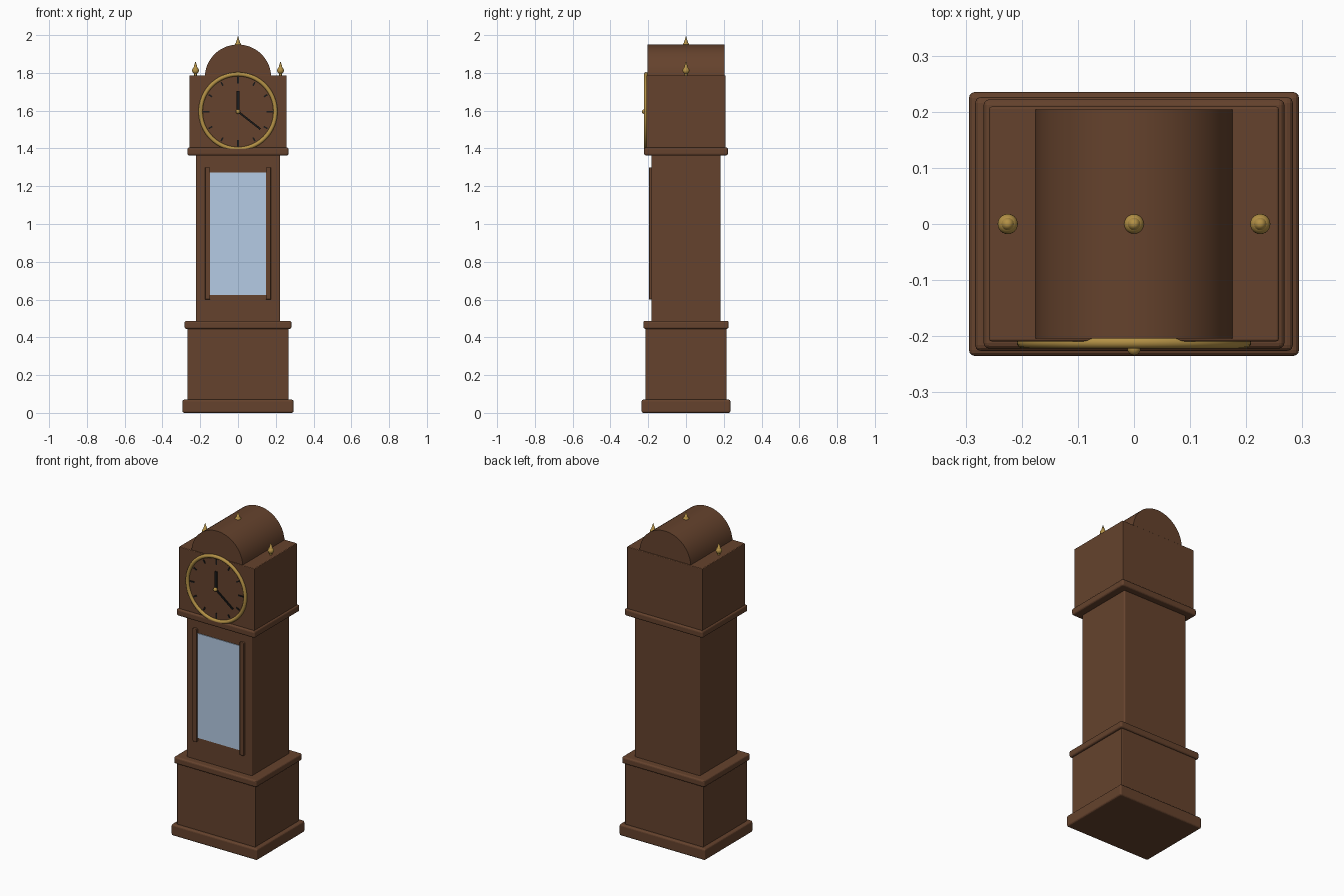
import bpy
from math import pi, sin, cos, radians

if "Cube" in bpy.data.objects:
    bpy.data.objects.remove(bpy.data.objects["Cube"])


def material(name, color):
    m = bpy.data.materials.new(name)
    m.diffuse_color = color
    m.use_nodes = True
    m.node_tree.nodes["Principled BSDF"].inputs["Base Color"].default_value = m.diffuse_color
    return m


WOOD = material("wood", (0.13, 0.055, 0.026, 1))
BRASS = material("brass", (0.45, 0.28, 0.06, 1))
BLACK = material("black", (0.01, 0.01, 0.01, 1))
GLASS = material("glass", (0.46, 0.6, 0.78, 1))


def finish(name, mat, smooth=False):
    o = bpy.context.object
    o.name = name
    o.data.materials.append(mat)
    if smooth:
        bpy.ops.object.shade_smooth_by_angle(angle=radians(35))
    return o


def box(name, x, y, z, mat=WOOD, bevel=0.0, turn=0.0):
    """Box from (min, max) pairs; turn rotates it about the y axis."""
    spans = (x, y, z)
    bpy.ops.mesh.primitive_cube_add(size=1, location=[(a + b) / 2 for a, b in spans])
    o = bpy.context.object
    o.scale = [b - a for a, b in spans]
    bpy.ops.object.transform_apply(location=False, rotation=False, scale=True)
    if bevel:
        m = o.modifiers.new("bevel", 'BEVEL')
        m.width, m.segments = bevel, 3
    o.rotation_euler.y = turn
    return finish(name, mat)


# Case: stacked, softly bevelled boxes (half width, half depth, bottom, top, bevel)
for name, hx, hy, z0, z1, bev in (
        ("plinth", 0.294, 0.235, 0.0, 0.07, 0.01),
        ("base", 0.268, 0.215, 0.065, 0.45, 0.005),
        ("base_moulding", 0.283, 0.226, 0.445, 0.487, 0.01),
        ("trunk", 0.223, 0.183, 0.48, 1.365, 0.006),
        ("hood_moulding", 0.268, 0.222, 1.363, 1.405, 0.01),
        ("hood", 0.258, 0.209, 1.4, 1.787, 0.004)):
    box(name, (-hx, hx), (-hy, hy), (z0, z1), bevel=bev)

# Arched top
bpy.ops.mesh.primitive_cylinder_add(vertices=64, radius=0.176, depth=0.408,
                                    location=(0, 0, 1.774), rotation=(pi / 2, 0, 0))
finish("arched_top", WOOD, True)

# Door glass and stiles
box("door_glass", (-0.148, 0.148), (-0.187, -0.175), (0.625, 1.272), GLASS)
for side, x in (("left", -0.161), ("right", 0.161)):
    box(side + "_door_stile", (x - 0.014, x + 0.014), (-0.196, -0.17), (0.6, 1.3), bevel=0.004)

# Dial: brass bezel, hour marks, hands and cap
DIAL_Z = 1.595
bpy.ops.mesh.primitive_torus_add(location=(0, -0.211, DIAL_Z), rotation=(pi / 2, 0, 0),
                                 major_radius=0.198, minor_radius=0.011,
                                 major_segments=64, minor_segments=16)
finish("dial_bezel", BRASS, True)


def radial(name, inner, outer, width, y, angle):
    """Black bar on the dial, pointing outward at a clockwise angle from twelve."""
    r, h, w = (inner + outer) / 2, (outer - inner) / 2, width / 2
    cx, cz = r * sin(angle), DIAL_Z + r * cos(angle)
    box(name, (cx - w, cx + w), y, (cz - h, cz + h), BLACK, turn=angle)


for i in range(12):
    major = i % 3 == 0
    radial(f"hour_mark_{i or 12}", 0.15 if major else 0.158, 0.184 if major else 0.18,
           0.008, (-0.213, -0.205), i * pi / 6)
radial("hour_hand", 0.0, 0.108, 0.016, (-0.217, -0.211), 0)
radial("minute_hand", 0.0, 0.15, 0.01, (-0.221, -0.215), radians(128))
bpy.ops.mesh.primitive_uv_sphere_add(segments=24, ring_count=12, radius=0.012,
                                     location=(0, -0.222, DIAL_Z))
finish("hand_cap", BRASS, True)

# Finials: ball with a pointed spire
for name, x, z in (("left", -0.225, 1.812), ("centre", 0, 1.945), ("right", 0.225, 1.812)):
    bpy.ops.mesh.primitive_uv_sphere_add(segments=24, ring_count=12, radius=0.018,
                                         location=(x, 0, z))
    finish(name + "_finial_ball", BRASS, True)
    bpy.ops.mesh.primitive_cone_add(vertices=16, radius1=0.012, radius2=0, depth=0.04,
                                    location=(x, 0, z + 0.031))
    finish(name + "_finial_spire", BRASS, True)
    if x:
        bpy.ops.mesh.primitive_cylinder_add(vertices=16, radius=0.007, depth=0.02,
                                            location=(x, 0, 1.79))
        finish(name + "_finial_stem", BRASS, True)
